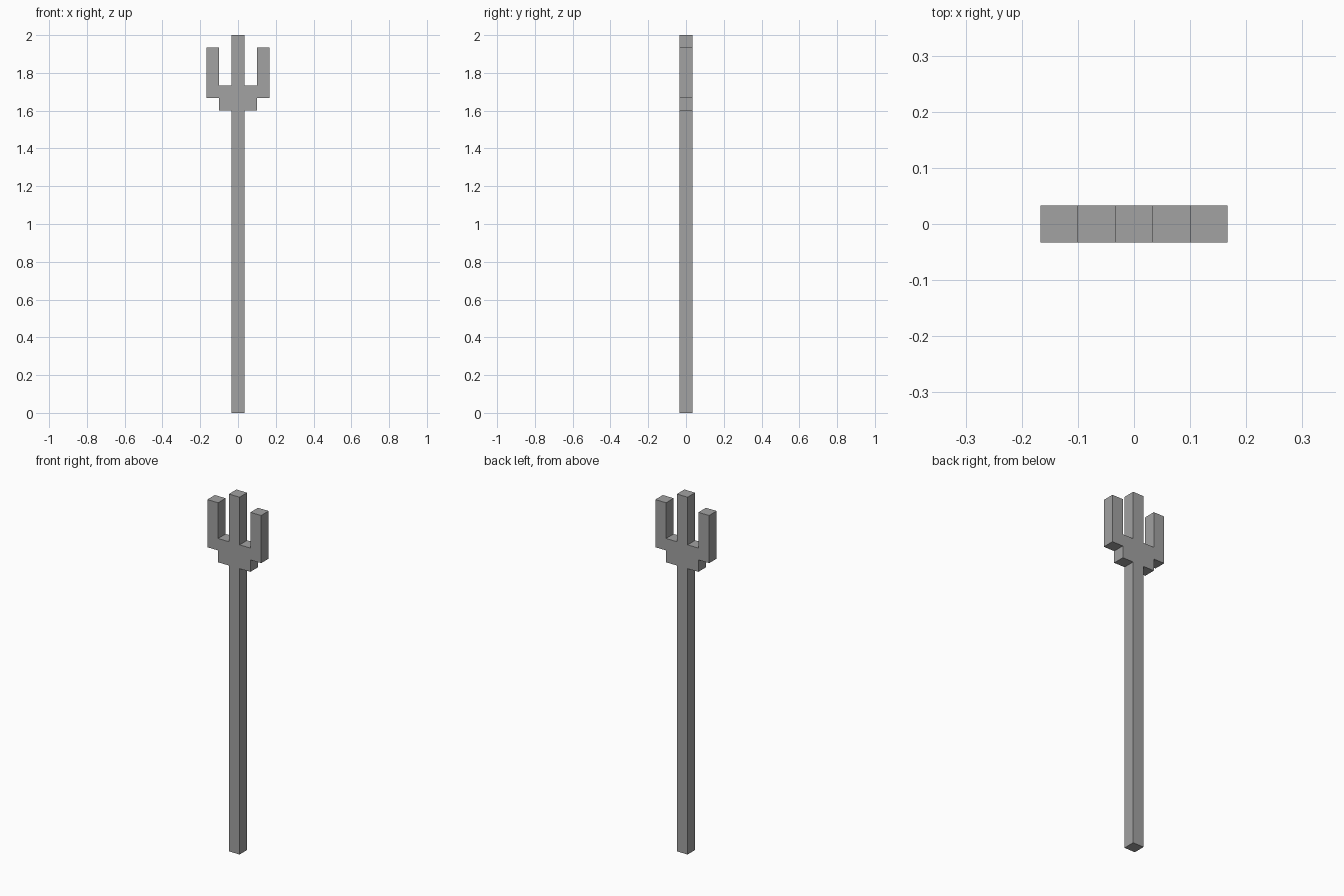
import bpy
import bmesh

cube = bpy.data.objects.get("Cube")
if cube:
    bpy.data.objects.remove(cube, do_unlink=True)

U = 2 / 30  # one block of the design; the whole fork is 30 blocks tall

# Plain grey metal
grey = bpy.data.materials.new("grey metal")
colour = (0.36, 0.36, 0.36, 1)
grey.diffuse_color = colour
grey.use_nodes = True
grey.node_tree.nodes["Principled BSDF"].inputs["Base Color"].default_value = colour

# Half outline in blocks: shaft, stepped shoulder, outer tine, middle tine
half = [(0.5, 0), (0.5, 24), (1.5, 24), (1.5, 25), (2.5, 25), (2.5, 29),
        (1.5, 29), (1.5, 26), (0.5, 26), (0.5, 30)]
outline = half + [(-x, z) for x, z in reversed(half)]

# Fill the mirrored outline and extrude it one block deep
bm = bmesh.new()
face = bm.faces.new([bm.verts.new((x * U, -U / 2, z * U)) for x, z in outline])
result = bmesh.ops.extrude_face_region(bm, geom=[face], use_keep_orig=True)
back = [v for v in result["geom"] if isinstance(v, bmesh.types.BMVert)]
bmesh.ops.translate(bm, verts=back, vec=(0, U, 0))
bmesh.ops.recalc_face_normals(bm, faces=bm.faces)

mesh = bpy.data.meshes.new("three_pronged_fork")
bm.to_mesh(mesh)
bm.free()
mesh.materials.append(grey)
fork = bpy.data.objects.new("three_pronged_fork", mesh)
bpy.context.collection.objects.link(fork)
